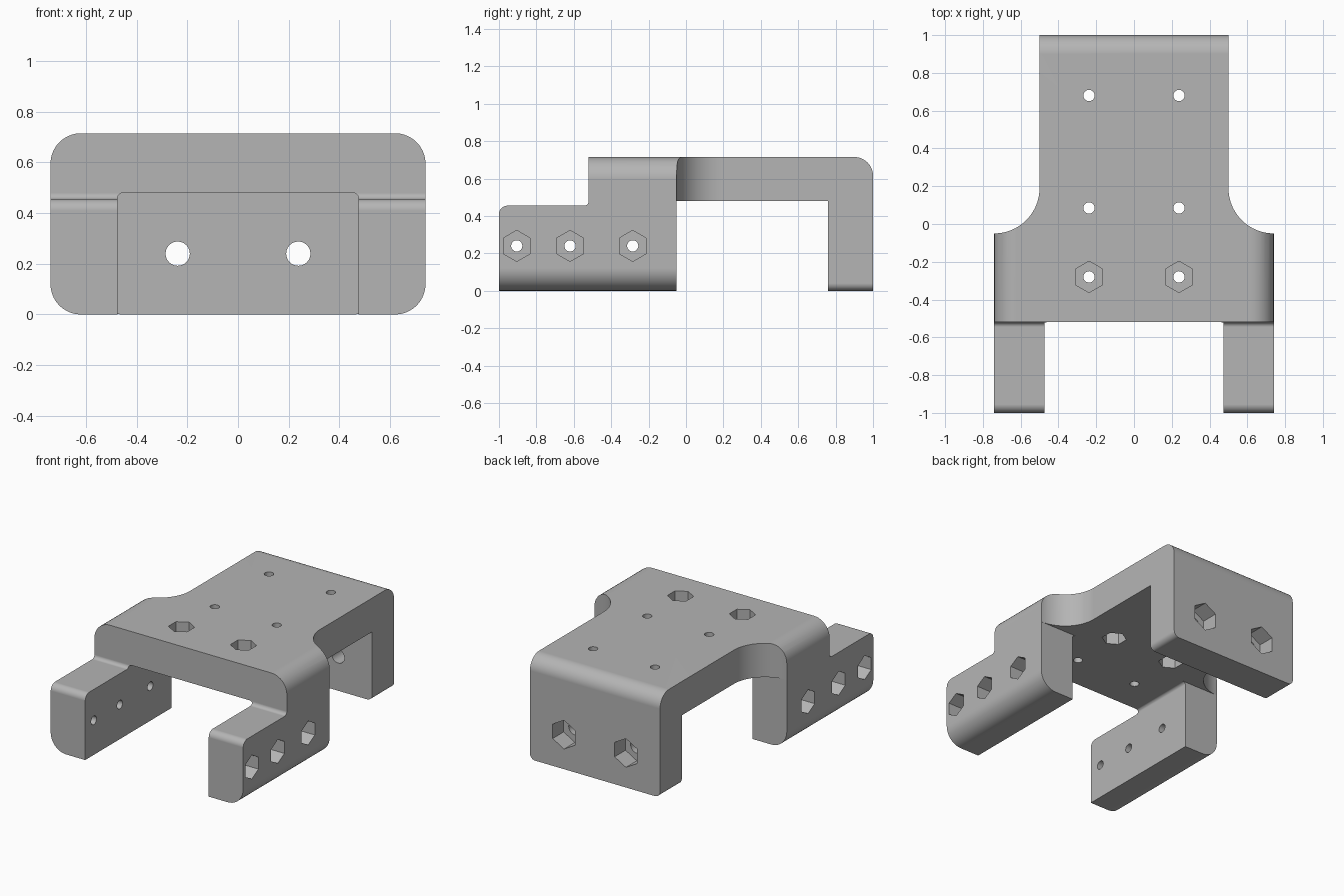
import bpy, bmesh, math
from mathutils import Vector

if "Cube" in bpy.data.objects:
    bpy.data.objects.remove(bpy.data.objects["Cube"], do_unlink=True)

HALF, BACK_HALF, INNER = 0.74, 0.5, 0.475
TOP, UNDER, STEP = 0.715, 0.48, 0.455
HOLE_X, HOLE_Z = 0.238, 0.24

plastic = bpy.data.materials.new("grey_plastic")
plastic.use_nodes = True
grey = (0.46, 0.46, 0.46, 1)
plastic.diffuse_color = grey
plastic.node_tree.nodes["Principled BSDF"].inputs["Base Color"].default_value = grey


def rounded(corners, steps=10):
    """Polygon from (u, v, radius) corners, rounding convex and concave right angles."""
    out = []
    for i, (u, v, r) in enumerate(corners):
        p = Vector((u, v))
        if not r:
            out.append(p)
            continue
        a = (Vector(corners[i - 1][:2]) - p).normalized() * r
        b = (Vector(corners[(i + 1) % len(corners)][:2]) - p).normalized() * r
        for k in range(steps + 1):
            t = k / steps * math.pi / 2
            out.append(p + a * (1 - math.sin(t)) + b * (1 - math.cos(t)))
    return out


def prism(name, points, axis, start, end):
    """Extrude a 2D polygon along x (u=y, v=z), y (u=x, v=z) or z (u=x, v=y)."""
    place = {"x": lambda u, v, d: (d, u, v),
             "y": lambda u, v, d: (u, d, v),
             "z": lambda u, v, d: (u, v, d)}[axis]
    bm = bmesh.new()
    rings = [[bm.verts.new(place(u, v, d)) for u, v in points] for d in (start, end)]
    for ring in rings:
        bm.faces.new(ring)
    n = len(points)
    for i in range(n):
        j = (i + 1) % n
        bm.faces.new((rings[0][i], rings[0][j], rings[1][j], rings[1][i]))
    bmesh.ops.recalc_face_normals(bm, faces=bm.faces)
    mesh = bpy.data.meshes.new(name)
    bm.to_mesh(mesh)
    bm.free()
    mesh.materials.append(plastic)
    obj = bpy.data.objects.new(name, mesh)
    bpy.context.collection.objects.link(obj)
    return obj


def combine(body, tool, operation):
    """Apply a boolean and throw the tool away."""
    mod = body.modifiers.new("shape", "BOOLEAN")
    mod.object, mod.operation, mod.solver = tool, operation, "EXACT"
    bpy.context.view_layer.objects.active = body
    bpy.ops.object.modifier_apply(modifier=mod.name)
    bpy.data.objects.remove(tool, do_unlink=True)


def ngon(u, v, r, n):
    """Regular polygon with a corner pointing up."""
    return [(u + r * math.sin(2 * math.pi * k / n), v + r * math.cos(2 * math.pi * k / n))
            for k in range(n)]


def bolt(u, v, axis, through, pocket, hole_r=0.03, nut_r=0.083):
    """Cut a round through hole and a hexagonal nut pocket."""
    combine(bracket, prism("hole_cutter", ngon(u, v, hole_r, 24), axis, *through), "DIFFERENCE")
    combine(bracket, prism("nut_cutter", ngon(u, v, nut_r, 6), axis, *pocket), "DIFFERENCE")


# Side silhouette: stepped legs, top plate and back wall
bracket = prism("bracket", rounded([
    (-1, 0, 0), (-0.05, 0, 0), (-0.05, UNDER, 0), (0.76, UNDER, 0), (0.76, 0, 0), (1, 0, 0),
    (1, TOP, 0.1), (-0.52, TOP, 0), (-0.52, STEP, 0.025), (-1, STEP, 0.045)]), "x", -0.9, 0.9)

# Rounded outer edges seen from the front
combine(bracket, prism("section", rounded([
    (-HALF, 0, 0.12), (HALF, 0, 0.12), (HALF, TOP, 0.12), (-HALF, TOP, 0.12)]),
    "y", -1.2, 1.2), "INTERSECT")

# Plan outline with the curved shoulders
side = [(0.9, -1.2, 0), (0.9, -0.05, 0), (BACK_HALF, -0.05, 0.24), (BACK_HALF, 1.2, 0)]
outline = side + [(-u, v, r) for u, v, r in reversed(side)]
combine(bracket, prism("outline", rounded(outline, 16), "z", -0.2, 1), "INTERSECT")

# Channel between the legs
combine(bracket, prism("channel", rounded([
    (-INNER, -0.2, 0), (INNER, -0.2, 0), (INNER, UNDER, 0.02), (-INNER, UNDER, 0.02)], 5),
    "y", -1.2, 0.76), "DIFFERENCE")

# Rounded bottom corners of the back wall
for s in (-1, 1):
    r = 0.04
    arc = [(s * (BACK_HALF - r + r * math.sin(t)), r - r * math.cos(t))
           for t in (k * math.pi / 16 for k in range(9))]
    trim = arc + [(s * 0.6, r), (s * 0.6, -0.1), (s * (BACK_HALF - r), -0.1)]
    combine(bracket, prism("corner_trim", trim, "y", 0.7, 1.1), "DIFFERENCE")

# Bolt holes and nut pockets
for s in (-1, 1):
    for y in (-0.905, -0.62, -0.285):
        bolt(y, HOLE_Z, "x", (s * 0.4, s * 0.9), (s * 0.62, s * 0.9))
    x = s * HOLE_X
    bolt(x, -0.28, "z", (0.4, 0.8), (0.6, 0.8))
    for y in (0.085, 0.68):
        bolt(x, y, "z", (0.4, 0.8), (0.4, 0.6), nut_r=0.08)
    bolt(x, HOLE_Z, "y", (0.7, 1.1), (0.88, 1.1), hole_r=0.048, nut_r=0.1)

# Smooth fillets with crisp edges
bpy.ops.object.select_all(action="DESELECT")
bracket.select_set(True)
bpy.context.view_layer.objects.active = bracket
bpy.ops.object.shade_smooth_by_angle(angle=math.radians(30))
weighted = bracket.modifiers.new("flat_faces", "WEIGHTED_NORMAL")
weighted.keep_sharp = True
